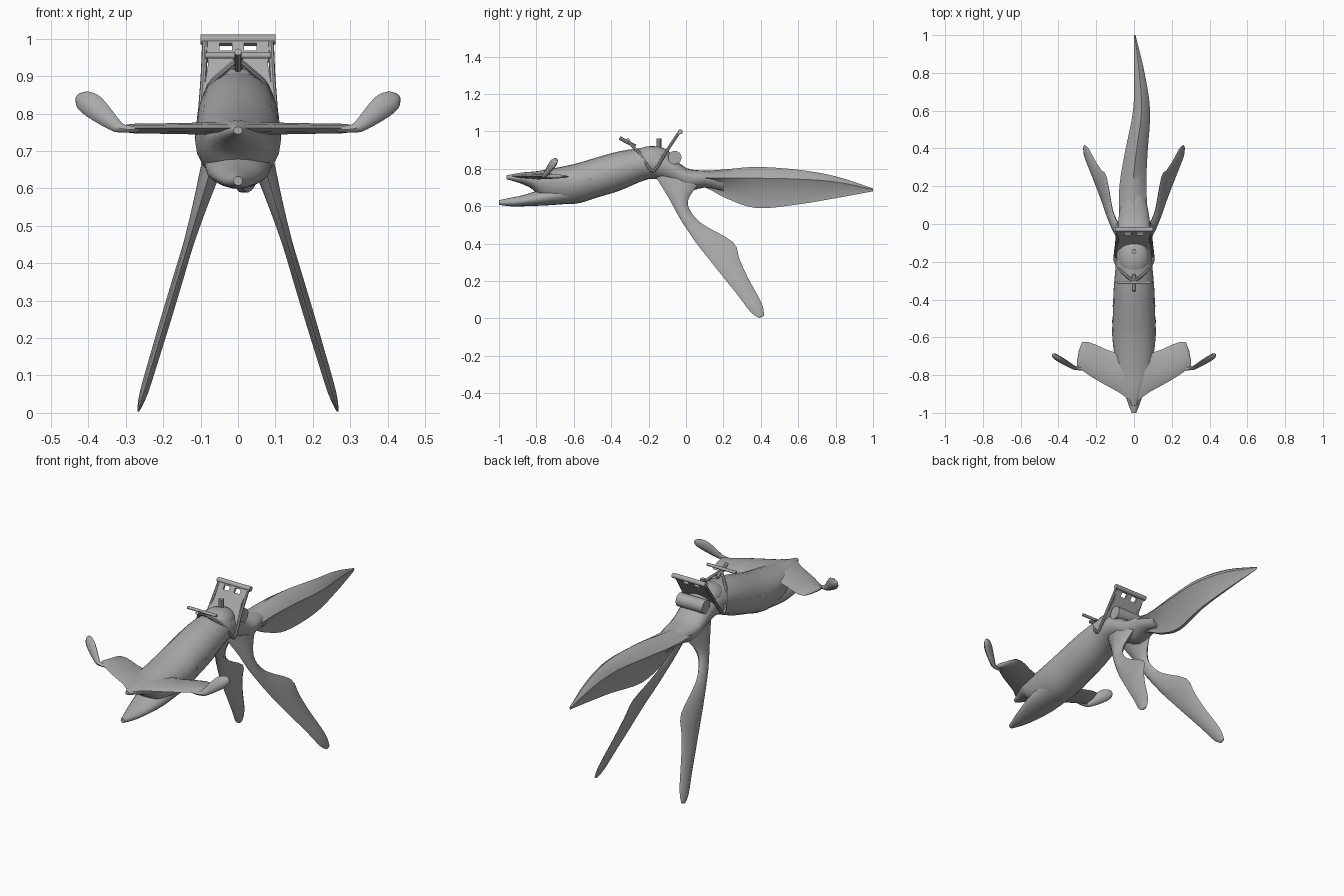
import bpy, bmesh, math
from mathutils import Vector

if "Cube" in bpy.data.objects:
    bpy.data.objects.remove(bpy.data.objects["Cube"])

GREY = (0.4, 0.4, 0.4, 1)
grey = bpy.data.materials.new("plain grey")
grey.use_nodes = True
grey.diffuse_color = GREY
grey.node_tree.nodes["Principled BSDF"].inputs["Base Color"].default_value = GREY


def finish(name, bm, mirror=False, angle=40):
    bmesh.ops.recalc_face_normals(bm, faces=bm.faces)
    mesh = bpy.data.meshes.new(name)
    bm.to_mesh(mesh)
    bm.free()
    obj = bpy.data.objects.new(name, mesh)
    bpy.context.collection.objects.link(obj)
    mesh.materials.append(grey)
    if mirror:
        obj.modifiers.new("mirror", "MIRROR")
    bpy.ops.object.select_all(action="DESELECT")
    obj.select_set(True)
    bpy.context.view_layer.objects.active = obj
    bpy.ops.object.shade_smooth_by_angle(angle=math.radians(angle))
    return obj


def refine(rows, steps=3):
    """Catmull-Rom interpolation between rows of numbers."""
    rows = [Vector(r) for r in rows]
    out = []
    for i in range(len(rows) - 1):
        a, b, c, d = (rows[min(max(k, 0), len(rows) - 1)] for k in range(i - 1, i + 3))
        for s in range(steps):
            t = s / steps
            out.append(b + (c - a) * t / 2 + (2 * a - 5 * b + 4 * c - d) * t**2 / 2
                       + (3 * b - a - 3 * c + d) * t**3 / 2)
    return out + [rows[-1]]


def loft(name, rings, mirror=False, angle=40):
    bm = bmesh.new()
    loops = [[bm.verts.new(p) for p in ring] for ring in rings]
    n = len(loops[0])
    for a, b in zip(loops, loops[1:]):
        for i in range(n):
            j = (i + 1) % n
            bm.faces.new((a[i], a[j], b[j], b[i]))
    bm.faces.new(loops[0])
    bm.faces.new(loops[-1])
    return finish(name, bm, mirror, angle)


def trunk(name, rows, sides=20):
    """Rows: y, top, widest height, bottom, half width."""
    rings = []
    for y, top, mid, low, half in refine(rows):
        ring = []
        for k in range(sides):
            a = math.tau * k / sides
            s = math.sin(a)
            ring.append((half * math.cos(a), y, mid + s * (top - mid if s > 0 else mid - low)))
        rings.append(ring)
    return loft(name, rings)


def blade(name, rows, steps=3):
    """Rows: front edge xyz, back edge xyz, half thickness."""
    rows = refine(rows, steps)
    fronts = [Vector(r[:3]) for r in rows]
    backs = [Vector(r[3:6]) for r in rows]
    rings = []
    for i, r in enumerate(rows):
        a, b = max(i - 1, 0), min(i + 1, len(rows) - 1)
        along = fronts[b] + backs[b] - fronts[a] - backs[a]
        span = backs[i] - fronts[i]
        side = span.cross(along).normalized() * r[6]
        profile = [(0, 0), (.12, .6), (.45, 1), (.88, .5), (1, 0), (.88, -.5), (.45, -1), (.12, -.6)]
        rings.append([fronts[i] + span * u + side * v for u, v in profile])
    return loft(name, rings, True, 50)


def rod(name, points, radius, sides=12, mirror=False):
    pts = [Vector(p) for p in points]
    rings = []
    for i, p in enumerate(pts):
        d = (pts[min(i + 1, len(pts) - 1)] - pts[max(i - 1, 0)]).normalized()
        q = d.to_track_quat("Z", "Y")
        rings.append([p + q @ Vector((math.cos(math.tau * k / sides), math.sin(math.tau * k / sides), 0)) * radius
                      for k in range(sides)])
    return loft(name, rings, mirror)


# Body with upper snout, and the open lower jaw
trunk("body", [
    (-.96, .765, .755, .745, .012), (-.88, .78, .75, .72, .05), (-.82, .785, .74, .69, .08),
    (-.75, .795, .74, .625, .095), (-.6, .825, .73, .612, .115), (-.48, .86, .755, .645, .112),
    (-.35, .895, .79, .685, .108), (-.2, .912, .83, .745, .095), (-.1, .885, .81, .73, .088),
    (0, .805, .76, .68, .085), (.1, .79, .75, .7, .07), (.2, .78, .74, .68, .04)])
trunk("lower_jaw", [
    (-1, .632, .62, .608, .012), (-.94, .645, .62, .6, .035), (-.86, .662, .63, .6, .06),
    (-.74, .7, .65, .605, .085), (-.6, .73, .68, .615, .09)])

# Tail: a leaf with hollow undersides and a deep keel
rings = []
for y, x, half, top, mid, low in refine([
        (0, 0, .075, .8, .75, .7), (.1, -.005, .075, .79, .75, .7), (.22, -.005, .07, .798, .75, .64),
        (.38, .012, .06, .81, .75, .59), (.6, .04, .045, .795, .745, .61),
        (.8, .028, .028, .76, .73, .643), (1, .004, .004, .695, .69, .68)], 4):
    deep = (mid + low) / 2
    rings.append([(x, y, top), (x + half * .6, y, top * .6 + mid * .4), (x + half, y, mid),
                  (x + half * .25, y, deep), (x + half * .15, y, low), (x - half * .15, y, low),
                  (x - half * .25, y, deep), (x - half, y, mid), (x - half * .6, y, top * .6 + mid * .4)])
loft("tail_fin", rings, angle=50)

# Hind legs: flat paddles splayed outward
def splay(y, z):
    return (.268 - .3 * z, y, z)

blade("hind_legs", [(*splay(a, b), *splay(c, d), t) for a, b, c, d, t in [
    (-.17, .77, .11, .76, .035), (-.09, .64, .03, .67, .028), (-.03, .53, .012, .6, .02),
    (.05, .41, .08, .51, .014), (.12, .32, .25, .41, .014), (.2, .22, .285, .32, .014),
    (.28, .12, .33, .22, .013), (.345, .035, .405, .08, .011), (.39, .003, .417, .015, .004)]])

# Broad head wings and the raised paddles at their tips
blade("head_wings", [(x, f, .762, x, b, .758, t) for x, f, b, t in [
    (0, -.955, -.6, .018), (.06, -.905, -.63, .018), (.1, -.88, -.68, .016),
    (.2, -.825, -.64, .014), (.275, -.775, -.625, .013), (.3, -.757, -.72, .01)]], 2)
blade("tip_paddles", [(x + .6 * r, y, z - .8 * r, x - .6 * r, y, z + .8 * r, t) for x, y, z, r, t in [
    (.26, -.765, .758, .01, .01), (.31, -.762, .76, .013, .011), (.335, -.75, .775, .02, .013),
    (.385, -.72, .818, .032, .016), (.415, -.7, .838, .026, .014), (.428, -.69, .847, .01, .006)]])

# Gill ridges on the flanks
for i in range(3):
    y, x = -.52 + .085 * i, .107 - .004 * i
    blade(f"gill_ridge_{i}", [(x + e, y + s * .02, y * .3 + .905 + s * .035,
                               x - .02, y + .05 + s * .02, y * .3 + .905 + s * .035, .006)
                              for s, e in ((-1, -.012), (0, .01), (1, -.012))])

# Saddle: dome pad, pommel post, girth straps and handlebar
bm = bmesh.new()
bmesh.ops.create_uvsphere(bm, u_segments=20, v_segments=10, radius=1)
for v in bm.verts:
    v.co = Vector((v.co.x * .082, v.co.y * .105 - .18, v.co.z * .06 + .862))
finish("seat_pad", bm)
rod("saddle_post", [(0, -.145, .9), (0, -.145, .962)], .013, 8)
rod("girth_straps", refine([(0, -.305, .945), (.035, -.28, .915), (.075, -.24, .875),
                            (.1, -.195, .8), (.1, -.165, .795), (.092, -.1, .9), (.088, -.04, .99)]),
    .008, 8, True)
rod("handlebar", [(-.088, -.31, .955), (.088, -.31, .955)], .008)
rod("handlebar_stem", [(0, -.27, .92), (0, -.355, .965)], .01, 8)

# Leaning backrest with two windows, its top roll and the bedroll
def lean(x, z):
    return Vector((x, -.03 - (1 - z) * .7, z))

def slab(name, corners, mirror=True):
    off = Vector((0, -.01, .007))
    pts = [lean(x, z) for x, z in corners]
    return loft(name, [[p - off / 2 for p in pts], [p + off / 2 for p in pts]], mirror)

slab("backrest_panel", [(0, .82), (.097, .82), (.08, .93), (.083, .965), (0, .965)])
slab("backrest_top_rail", [(0, .985), (.095, .985), (.1, 1), (0, 1)])
slab("backrest_side_bars", [(.05, .96), (.083, .96), (.095, .99), (.05, .99)])
slab("backrest_middle_bar", [(0, .96), (.016, .96), (.016, .99), (0, .99)])
rod("backrest_roll", [(-.1, -.03, .998), (.1, -.03, .998)], .013)
rod("bedroll", [(-.08, -.06, .86), (.08, -.06, .86)], .036, 16)
